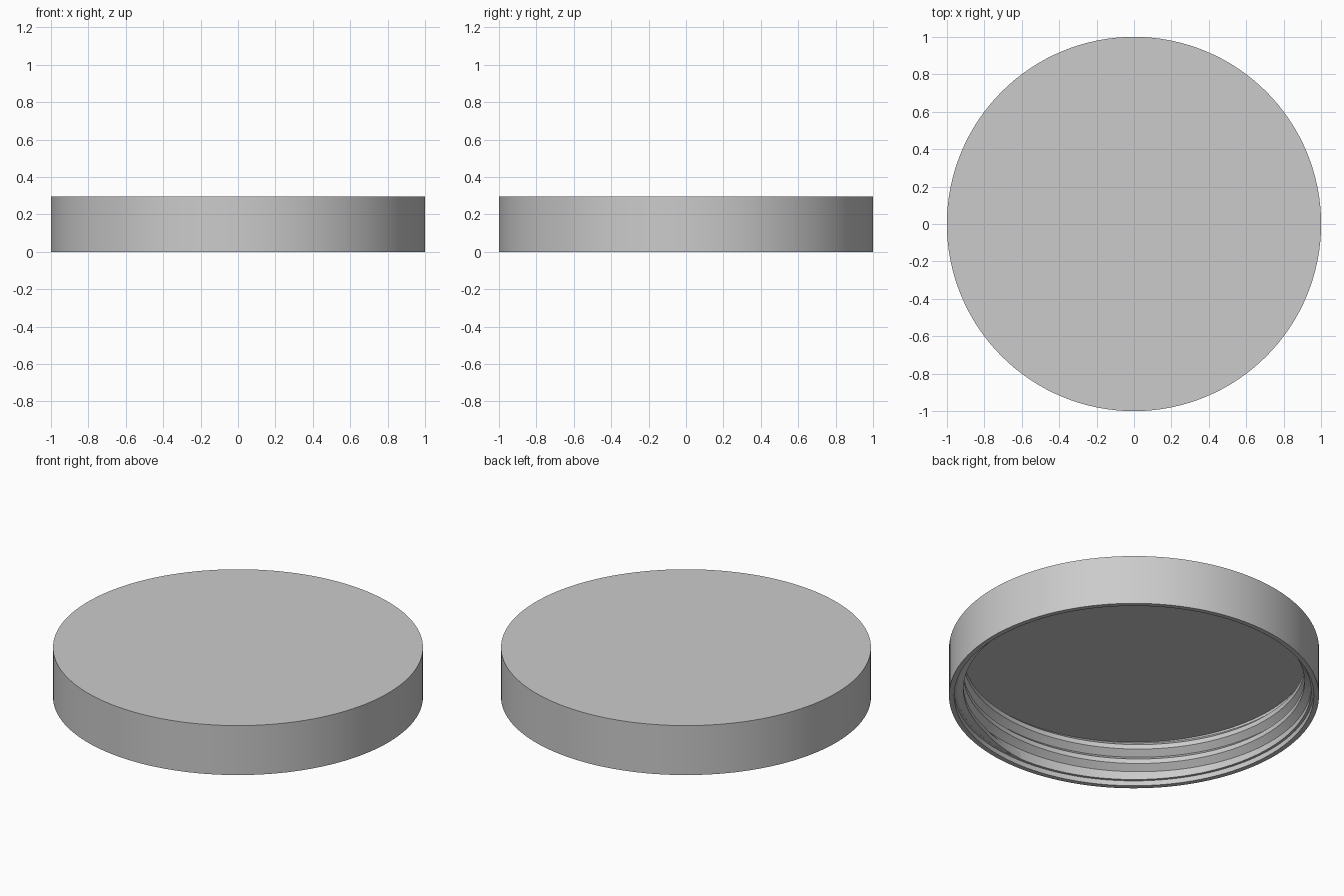
import bpy, bmesh
from math import cos, sin, pi, radians

SEGS = 128
HEIGHT = 0.295
WALL = 0.957
CREST = 0.922
LIP = 0.03
CEILING = 0.263

if "Cube" in bpy.data.objects:
    bpy.data.objects.remove(bpy.data.objects["Cube"])

grey = bpy.data.materials.new("light grey")
colour = (0.6, 0.6, 0.6, 1)
grey.use_nodes = True
grey.diffuse_color = colour
grey.node_tree.nodes["Principled BSDF"].inputs["Base Color"].default_value = colour


def finish(name, bm):
    """Turn a bmesh into a smooth object with sharp edges kept."""
    bmesh.ops.recalc_face_normals(bm, faces=bm.faces)
    mesh = bpy.data.meshes.new(name)
    bm.to_mesh(mesh)
    bm.free()
    mesh.materials.append(grey)
    obj = bpy.data.objects.new(name, mesh)
    bpy.context.collection.objects.link(obj)
    bpy.ops.object.select_all(action="DESELECT")
    obj.select_set(True)
    bpy.context.view_layer.objects.active = obj
    bpy.ops.object.shade_smooth_by_angle(angle=radians(30))


def skin(bm, rings):
    """Join neighbouring closed cross-sections with quads and cap the ends."""
    for a, b in zip(rings, rings[1:]):
        n = len(a)
        for i in range(n):
            j = (i + 1) % n
            bm.faces.new((a[i], a[j], b[j], b[i]))
    bm.faces.new(rings[0])
    bm.faces.new(rings[-1])


# Cap shell: flat top, straight side, open underside with a stepped lip
profile = [(1, HEIGHT), (1, 0), (0.972, 0), (0.972, LIP), (WALL, LIP), (WALL, CEILING)]
bm = bmesh.new()
rings = []
for r, z in profile:
    rings.append([bm.verts.new((r * cos(2 * pi * k / SEGS), r * sin(2 * pi * k / SEGS), z))
                  for k in range(SEGS)])
skin(bm, rings)
finish("cap_shell", bm)

# Inner screw thread: sloping flanks on a rising helix, cut level at the lip
TURNS, PITCH, START = 2.2, 0.09, 0.044
steps = int(TURNS * SEGS)
bm = bmesh.new()
rings = []
for k in range(steps + 1):
    angle = 2 * pi * k / SEGS - pi / 2
    z = START + PITCH * k / SEGS
    grow = min(1, k / 8 + 0.05, (steps - k) / 8 + 0.05)
    crest = WALL - (WALL - CREST) * grow
    root = WALL + 0.002
    section = [(root, -0.047), (crest, -0.014), (crest, 0.014), (root, 0.047)]
    rings.append([bm.verts.new((r * cos(angle), r * sin(angle), min(max(z + dz, LIP), HEIGHT - 0.01)))
                  for r, dz in section])
skin(bm, rings)
finish("screw_thread", bm)
